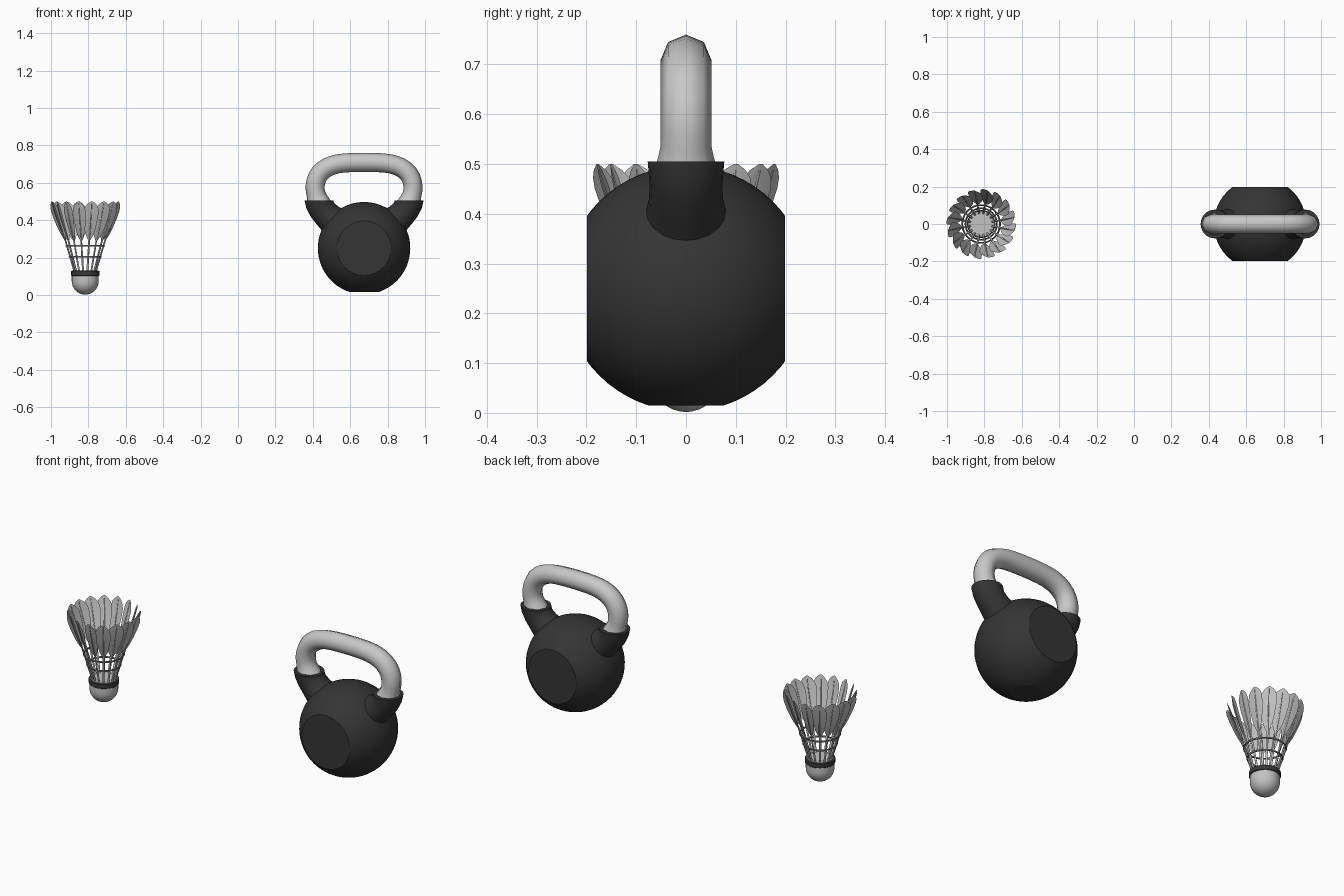
import bpy, bmesh, math
from mathutils import Vector, Matrix

if "Cube" in bpy.data.objects:
    bpy.data.objects.remove(bpy.data.objects["Cube"])


def material(name, v):
    m = bpy.data.materials.new(name)
    m.diffuse_color = (v, v, v, 1)
    m.use_nodes = True
    m.node_tree.nodes["Principled BSDF"].inputs["Base Color"].default_value = m.diffuse_color
    return m


IRON = material("black iron", 0.035)
STEEL = material("pale steel", 0.58)
FEATHER = material("feather grey", 0.55)
CORK = material("cork grey", 0.55)
BAND = material("dark band", 0.04)
THREAD = material("thread grey", 0.15)


def finish(name, bm, mat, angle=30, normals=True):
    if normals:
        bmesh.ops.recalc_face_normals(bm, faces=bm.faces[:])
    me = bpy.data.meshes.new(name)
    bm.to_mesh(me)
    bm.free()
    me.materials.append(mat)
    ob = bpy.data.objects.new(name, me)
    bpy.context.collection.objects.link(ob)
    if angle:
        bpy.ops.object.select_all(action='DESELECT')
        ob.select_set(True)
        bpy.context.view_layer.objects.active = ob
        bpy.ops.object.shade_smooth_by_angle(angle=math.radians(angle))
    return ob


def tube(bm, rings, sides):
    """Skin rings of (centre, direction, radius) whose path lies in a vertical plane."""
    loops = []
    side = None
    for c, d, r in rings:
        d = Vector(d).normalized()
        if side is None:
            side = Vector((0, 1, 0)) if abs(d.y) < 1e-4 else Vector((-d.y, d.x, 0)).normalized()
        up = d.cross(side).normalized()
        loops.append([bm.verts.new(Vector(c) + r * (side * math.cos(a) + up * math.sin(a)))
                      for a in (2 * math.pi * i / sides for i in range(sides))])
    for a, b in zip(loops, loops[1:]):
        for i in range(sides):
            j = (i + 1) % sides
            bm.faces.new((a[i], a[j], b[j], b[i]))
    bm.faces.new(loops[0][::-1])
    bm.faces.new(loops[-1])


def lathe(name, profile, centre, mat, sides=32, angle=35):
    bm = bmesh.new()
    tube(bm, [((centre, 0, z), (0, 0, 1), r) for r, z in profile], sides)
    return finish(name, bm, mat, angle)


# ---------------- kettlebell ----------------
KX = 0.674

# ball with flat front, back and underside
bm = bmesh.new()
bmesh.ops.create_uvsphere(bm, u_segments=48, v_segments=32, radius=0.247,
                          matrix=Matrix.Translation((KX, 0, 0.25)))
for co, no in (((KX, 0.199, 0), (0, 1, 0)), ((KX, -0.199, 0), (0, -1, 0)), ((KX, 0, 0.015), (0, 0, -1))):
    cut = bmesh.ops.bisect_plane(bm, geom=bm.verts[:] + bm.edges[:] + bm.faces[:], dist=1e-5,
                                 plane_co=co, plane_no=no, clear_outer=True)
    edges = [e for e in cut['geom_cut'] if isinstance(e, bmesh.types.BMEdge)]
    bmesh.ops.edgeloop_fill(bm, edges=edges)
finish("kettlebell_body", bm, IRON, 18)

# horns joining the ball to the handle
for s, label in ((-1, "left"), (1, "right")):
    bm = bmesh.new()
    horn = [(0.241, 0.505, 0, 0.077), (0.236, 0.482, 0.25, 0.075), (0.222, 0.455, 0.55, 0.073),
            (0.195, 0.425, 0.8, 0.075), (0.16, 0.395, 1.0, 0.083), (0.11, 0.355, 1.1, 0.10)]
    tube(bm, [((KX + s * x, 0, z), (-s * t, 0, -1), r) for x, z, t, r in horn], 20)
    finish(label + "_horn", bm, IRON, 45)

# handle: half a path, mirrored, smoothed into a spline and skinned with eight sides
half = [(0.238, 0.48), (0.25, 0.515), (0.261, 0.56), (0.258, 0.605), (0.238, 0.648),
        (0.195, 0.683), (0.135, 0.702), (0.065, 0.708)]
path = [Vector((KX - x, 0, z)) for x, z in half] + [Vector((KX, 0, 0.709))]
path += [Vector((KX + x, 0, z)) for x, z in half[::-1]]
n = len(path)
fine = []
for i in range(n - 1):
    p0, p1, p2, p3 = path[max(i - 1, 0)], path[i], path[i + 1], path[min(i + 2, n - 1)]
    for t in (0, 0.5):
        fine.append(0.5 * (2 * p1 + (p2 - p0) * t + (2 * p0 - 5 * p1 + 4 * p2 - p3) * t * t
                           + (3 * p1 - p0 - 3 * p2 + p3) * t ** 3))
fine.append(path[-1])
rings = []
for i, p in enumerate(fine):
    d = fine[min(i + 1, len(fine) - 1)] - fine[max(i - 1, 0)]
    flare = max(0, 0.53 - p.z) * 0.3
    rings.append((p, d, 0.051 + flare))
bm = bmesh.new()
tube(bm, rings, 8)
finish("kettlebell_handle", bm, STEEL, 60)

# ---------------- shuttlecock ----------------
SX = -0.817
COUNT = 16

# rounded cork and dark band
dome = [(max(0.004, 0.072 * math.sin(a)), 0.074 - 0.072 * math.cos(a))
        for a in (math.pi / 2 * i / 8 for i in range(9))]
lathe("cork", dome + [(0.072, 0.105), (0.068, 0.132)], SX, CORK)
lathe("cork_band", [(0.073, 0.102), (0.076, 0.105), (0.076, 0.127), (0.070, 0.130)], SX, BAND)


def shaft_radius(z):
    """Distance of a feather shaft from the centre line at a height."""
    if z < 0.29:
        return 0.058 + (z - 0.125) * 0.30
    u = (z - 0.29) / 0.21
    return 0.1075 + 0.092 * u - 0.018 * u * u


# shafts
bm = bmesh.new()
for k in range(COUNT):
    a = 2 * math.pi * (k + 0.5) / COUNT
    out = Vector((math.cos(a), math.sin(a), 0))
    pts = [Vector((SX, 0, z)) + out * shaft_radius(z) for z in (0.12, 0.29, 0.36, 0.43, 0.488)]
    d = pts[-1] - pts[0]
    tube(bm, [(p, d, r) for p, r in zip(pts, (0.0055, 0.0045, 0.004, 0.003, 0.002))], 6)
finish("feather_shafts", bm, FEATHER, 60)

# overlapping vanes, each turned about its own shaft
outline = [(0.288, 0.003), (0.305, 0.013), (0.33, 0.024), (0.365, 0.032), (0.41, 0.039),
           (0.45, 0.041), (0.472, 0.035), (0.488, 0.022), (0.500, 0.004)]
TWIST = math.radians(22)
bm = bmesh.new()
for k in range(COUNT):
    a = 2 * math.pi * (k + 0.5) / COUNT
    out = Vector((math.cos(a), math.sin(a), 0))
    tan = Vector((-math.sin(a), math.cos(a), 0))
    across = tan * math.cos(TWIST) + out * math.sin(TWIST)
    rows = []
    for z, w in outline:
        mid = Vector((SX, 0, z)) + out * shaft_radius(z)
        rows.append([bm.verts.new(mid + across * w * f - out * 0.08 * w * f * f)
                     for f in (-1, -0.5, 0, 0.5, 1)])
    for r0, r1 in zip(rows, rows[1:]):
        for i in range(4):
            bm.faces.new((r0[i], r0[i + 1], r1[i + 1], r1[i]))
finish("feather_vanes", bm, FEATHER, 30, normals=False)

# thread rings around the shafts
for z, label in ((0.205, "lower"), (0.262, "upper")):
    bpy.ops.mesh.primitive_torus_add(major_segments=32, minor_segments=6, minor_radius=0.0045,
                                     major_radius=shaft_radius(z) + 0.002, location=(SX, 0, z))
    ob = bpy.context.object
    ob.name = label + "_thread_ring"
    ob.data.materials.append(THREAD)
    bpy.ops.object.shade_smooth_by_angle(angle=math.radians(60))
